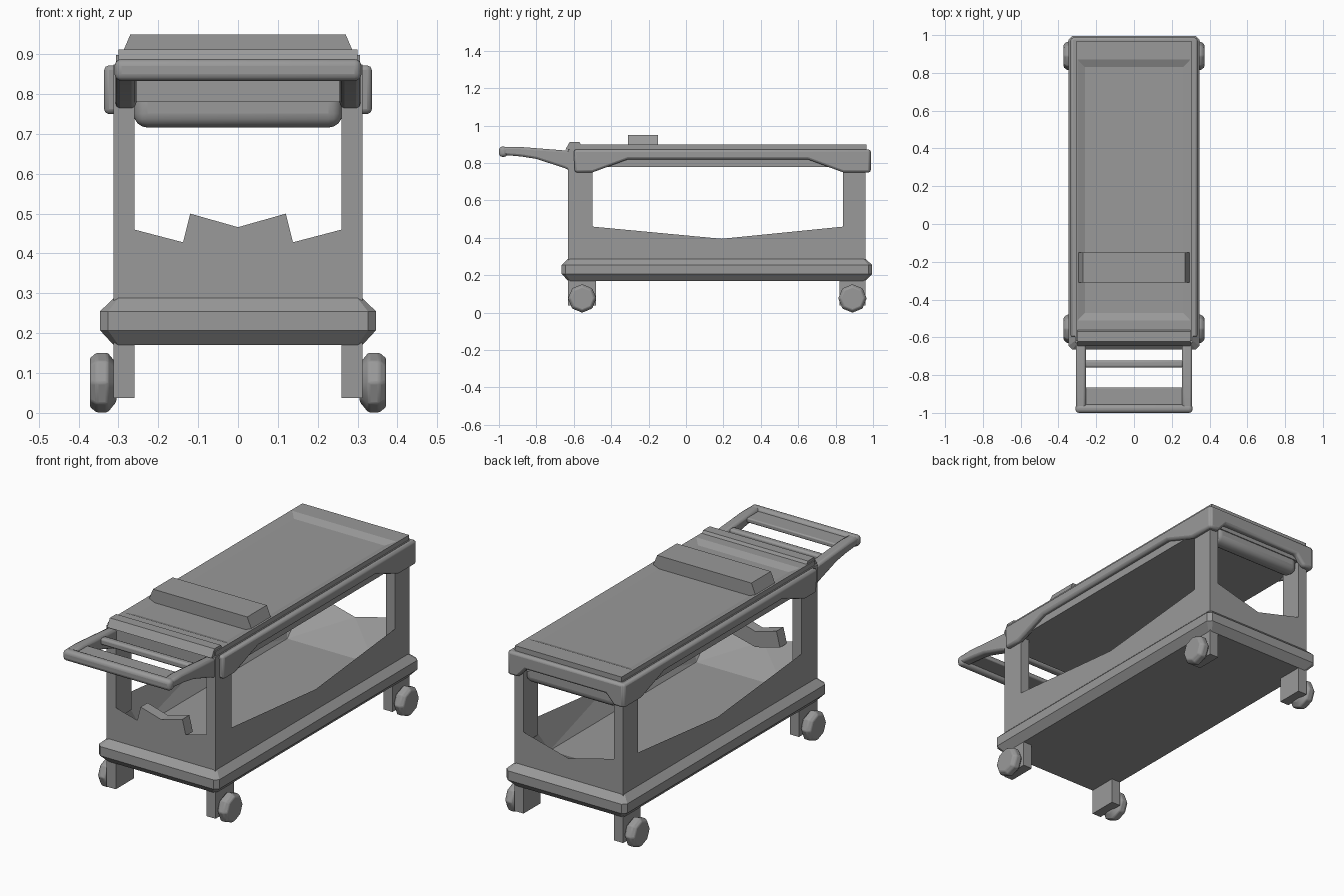
import bpy, bmesh, math
from mathutils import Vector

cube = bpy.data.objects.get("Cube")
if cube:
    bpy.data.objects.remove(cube, do_unlink=True)

grey = bpy.data.materials.new("plain_grey")
grey.use_nodes = True
grey.diffuse_color = (0.32, 0.32, 0.32, 1)
grey.node_tree.nodes["Principled BSDF"].inputs["Base Color"].default_value = (0.32, 0.32, 0.32, 1)


def finish(name, bm, bevel=0, segments=2):
    bmesh.ops.remove_doubles(bm, verts=bm.verts, dist=0.0001)
    bmesh.ops.recalc_face_normals(bm, faces=bm.faces)
    mesh = bpy.data.meshes.new(name)
    bm.to_mesh(mesh)
    bm.free()
    obj = bpy.data.objects.new(name, mesh)
    bpy.context.collection.objects.link(obj)
    mesh.materials.append(grey)
    if bevel:
        mod = obj.modifiers.new("Bevel", "BEVEL")
        mod.width, mod.segments = bevel, segments
        mod.limit_method, mod.angle_limit = "ANGLE", math.radians(30)
        bpy.ops.object.select_all(action="DESELECT")
        obj.select_set(True)
        bpy.context.view_layer.objects.active = obj
        bpy.ops.object.shade_smooth_by_angle(angle=math.radians(35))
    return obj


def loft(name, rings, bevel=0, segments=2):
    """Closed solid through matching rings of points."""
    bm = bmesh.new()
    loops = [[bm.verts.new(p) for p in ring] for ring in rings]
    n = len(loops[0])
    for a, b in zip(loops, loops[1:]):
        for i in range(n):
            j = (i + 1) % n
            bm.faces.new((a[i], a[j], b[j], b[i]))
    bm.faces.new(loops[0])
    bm.faces.new(loops[-1])
    return finish(name, bm, bevel, segments)


def prism(name, pts, axis, lo, hi, bevel=0, segments=2):
    """Profile in (y, z) pushed along x, or in (x, z) pushed along y."""
    place = (lambda p, t: (t, *p)) if axis == "x" else (lambda p, t: (p[0], t, p[1]))
    return loft(name, [[place(p, t) for p in pts] for t in (lo, hi)], bevel, segments)


def box(name, x0, x1, y0, y1, z0, z1, bevel=0, segments=2):
    return prism(name, [(y0, z0), (y1, z0), (y1, z1), (y0, z1)], "x", x0, x1, bevel, segments)


def rect(x, y0, y1, z, c=0.0):
    """Horizontal rectangle, with cut corners when c is given."""
    if not c:
        return [(-x, y0, z), (x, y0, z), (x, y1, z), (-x, y1, z)]
    return [(-x + c, y0, z), (x - c, y0, z), (x, y0 + c, z), (x, y1 - c, z),
            (x - c, y1, z), (-x + c, y1, z), (-x, y1 - c, z), (-x, y0 + c, z)]


F, B = -0.63, 0.96  # front and back planes of the body
W = 0.312           # half width of the body

# Base skirt
loft("base_skirt", [rect(W, F, B, 0.17, 0.012),
                    rect(0.346, F - 0.035, B + 0.035, 0.207, 0.02),
                    rect(0.346, F - 0.035, B + 0.035, 0.255, 0.02),
                    rect(W, F, B, 0.288, 0.012)])

# Lower bin: notched outer walls sloping inwards to a flat floor
bm = bmesh.new()


def face(*pts):
    bm.faces.new([bm.verts.new(p) for p in pts])


fx, fy0, fy1, fz = 0.25, -0.44, 0.76, 0.29
face(*rect(fx, fy0, fy1, fz))
for s in (-1, 1):
    # side wall
    a, m, b = (s * W, -0.5, 0.46), (s * W, 0.19, 0.395), (s * W, 0.84, 0.46)
    fa, fb = (s * fx, fy0, fz), (s * fx, fy1, fz)
    face((s * W, F, 0.27), (s * W, F, 0.46), a, m, b, (s * W, B, 0.46), (s * W, B, 0.27))
    face(a, m, fa)
    face(m, b, fb)
    face(m, fa, fb)
    for y, floor_y, corner in ((F, fy0, a), (B, fy1, b)):
        face(corner, (s * 0.26, y, 0.46), (s * fx, floor_y, fz))
for y, floor_y in ((F, fy0), (B, fy1)):
    # end wall
    l, m, r = (-0.26, y, 0.46), (0, y, 0.392), (0.26, y, 0.46)
    fl, fr = (-fx, floor_y, fz), (fx, floor_y, fz)
    face((-W, y, 0.27), (-W, y, 0.46), l, m, r, (W, y, 0.46), (W, y, 0.27))
    face(l, m, fl)
    face(m, r, fr)
    face(m, fl, fr)
finish("lower_bin", bm)

# Chevron tab in the front notch
prism("front_chevron", [(-0.14, 0.42), (-0.12, 0.5), (0, 0.466), (0.12, 0.5), (0.14, 0.42), (0, 0.385)],
      "y", F + 0.003, F + 0.06)

# Parts that repeat left and right
rail = [(-0.595, 0.75), (-0.5, 0.75), (-0.31, 0.82), (0.65, 0.82), (0.84, 0.75),
        (0.985, 0.75), (0.985, 0.872), (-0.6, 0.872)]
arm = [(-0.998, 0.845), (-0.998, 0.885), (-0.9, 0.887), (-0.62, 0.865), (-0.62, 0.76),
       (-0.655, 0.775), (-0.8, 0.822), (-0.88, 0.835)]
for s, side in ((-1, "right"), (1, "left")):
    def span(x0, x1):
        return sorted((s * x0, s * x1))

    for end, y0, y1, leg0, leg1 in (("front", F, -0.5, F, -0.48), ("back", 0.84, B, 0.82, B)):
        tag = f"{end}_{side}"
        box(f"post_{tag}", *span(0.26, W), y0, y1, 0.4, 0.8)
        box(f"caster_leg_{tag}", *span(0.26, W), leg0, leg1, 0.037, 0.18)
        # octagonal wheel, lofted outwards along x
        cy = (leg0 + leg1) / 2
        rings = []
        for x, r in ((0.305, 0.048), (0.328, 0.076), (0.355, 0.076), (0.372, 0.062)):
            rings.append([(s * x, cy + r * math.sin(k * math.pi / 4), 0.076 + r * math.cos(k * math.pi / 4))
                          for k in range(8)])
        loft(f"wheel_{tag}", rings, 0.005)
    prism(f"side_rail_{side}", rail, "x", *span(0.3, 0.336), 0.012)
    prism(f"handle_arm_{side}", arm, "x", *span(0.255, 0.308), 0.012)

# Back rail with dropped ends, and the rounded bar beneath it
prism("back_rail", [(-0.33, 0.75), (-0.275, 0.75), (-0.23, 0.8), (0.23, 0.8), (0.275, 0.75),
                    (0.33, 0.75), (0.33, 0.872), (-0.33, 0.872)], "y", 0.95, 0.988, 0.012)
box("back_roll", -0.262, 0.262, 0.87, 0.955, 0.716, 0.82, 0.035, 4)

# Table slab and tray
box("table_slab", -W, W, F, B, 0.78, 0.874)
loft("tray", [rect(0.306, -0.62, 0.965, 0.865), rect(0.306, -0.62, 0.965, 0.898),
              rect(0.298, -0.51, 0.87, 0.898), rect(0.26, -0.47, 0.83, 0.882)])

# Ridge across the front of the table, and the raised block
prism("front_ridge", [(-0.645, 0.872), (-0.622, 0.912), (-0.57, 0.912), (-0.545, 0.872)], "x", -0.3, 0.3)
prism("raised_block", [(-0.3, 0.88), (-0.27, 0.95), (0.27, 0.95), (0.3, 0.88)], "y", -0.31, -0.15)

# Push handle
box("handle_grip", -0.31, 0.31, -1.0, -0.955, 0.833, 0.888, 0.018, 3)
box("handle_slat", -0.26, 0.26, -0.965, -0.865, 0.85, 0.874, 0.006)
box("handle_crossbar", -0.26, 0.26, -0.76, -0.722, 0.835, 0.87, 0.01)
